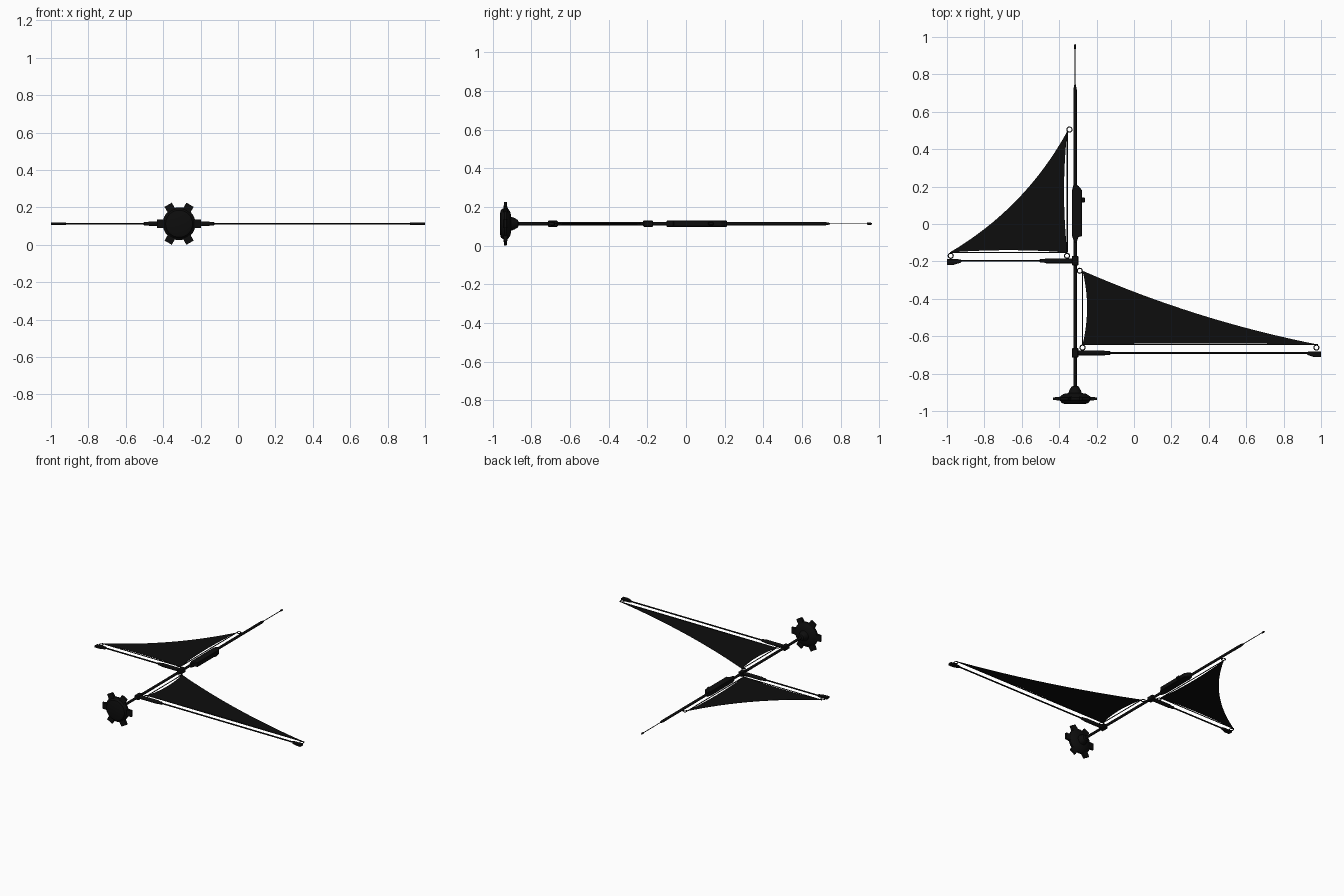
import bpy, bmesh, math
from mathutils import Vector, Matrix

if "Cube" in bpy.data.objects:
    bpy.data.objects.remove(bpy.data.objects["Cube"])

MX, CZ = -0.315, 0.113      # mast x, centre height
black = bpy.data.materials.new("matte black")
black.diffuse_color = (0.004, 0.004, 0.004, 1)
black.use_nodes = True
black.node_tree.nodes["Principled BSDF"].inputs["Base Color"].default_value = black.diffuse_color


def finish(bm, name, smooth=False):
    bmesh.ops.recalc_face_normals(bm, faces=bm.faces)
    me = bpy.data.meshes.new(name)
    bm.to_mesh(me)
    bm.free()
    me.materials.append(black)
    ob = bpy.data.objects.new(name, me)
    bpy.context.collection.objects.link(ob)
    if smooth:
        bpy.ops.object.select_all(action='DESELECT')
        ob.select_set(True)
        bpy.context.view_layer.objects.active = ob
        bpy.ops.object.shade_smooth_by_angle(angle=math.radians(35))
    return ob


def lathe(name, origin, axis, profile, n=16):
    """Turn (distance, radius) pairs about an axis."""
    bm = bmesh.new()
    rot = Vector((0, 0, 1)).rotation_difference(Vector(axis)).to_matrix()
    rings = []
    for d, r in profile:
        rings.append([bm.verts.new(Vector(origin) + rot @ Vector((
            r * math.cos(math.tau * i / n), r * math.sin(math.tau * i / n), d)))
            for i in range(n)])
    for a, b in zip(rings, rings[1:]):
        for i in range(n):
            j = (i + 1) % n
            bm.faces.new((a[i], a[j], b[j], b[i]))
    bm.faces.new(rings[0])
    bm.faces.new(rings[-1])
    return finish(bm, name, True)


def plate(name, pts, half, bevel=0):
    """Extrude an outline in x, y symmetrically about the centre height."""
    bm = bmesh.new()
    f = bm.faces.new([bm.verts.new((x, y, CZ - half)) for x, y in pts])
    ext = bmesh.ops.extrude_face_region(bm, geom=[f])
    bmesh.ops.translate(bm, vec=(0, 0, 2 * half),
                        verts=[v for v in ext['geom'] if isinstance(v, bmesh.types.BMVert)])
    if bevel:
        bmesh.ops.bevel(bm, geom=bm.edges[:], offset=bevel, segments=1, affect='EDGES')
    return finish(bm, name)


def rect(name, x0, x1, y0, y1, half, bevel=0):
    return plate(name, [(x0, y0), (x1, y0), (x1, y1), (x0, y1)], half, bevel)


def cable(name, a, b, r=0.003):
    a, b = Vector((*a, CZ)), Vector((*b, CZ))
    return lathe(name, a, (b - a).normalized(), [(0, r), ((b - a).length, r)], 8)


def ring(name, x, y, big=0.0135, small=0.003, n=16, m=6):
    bm = bmesh.new()
    g = []
    for i in range(n):
        t = math.tau * i / n
        row = []
        for k in range(m):
            p = math.tau * k / m
            r = big + small * math.cos(p)
            row.append(bm.verts.new((x + r * math.cos(t), y + r * math.sin(t),
                                     CZ + small * math.sin(p))))
        g.append(row)
    for i in range(n):
        for k in range(m):
            bm.faces.new((g[i][k], g[(i + 1) % n][k],
                          g[(i + 1) % n][(k + 1) % m], g[i][(k + 1) % m]))
    finish(bm, name, True)


def sail(name, corner, top, tip, sag_top, sag_hyp, sag_foot):
    """Triangle of cloth whose three edges bow inward."""
    C, T, P = Vector(corner), Vector(top), Vector(tip)
    mid = (C + T + P) / 3
    pts = []
    for a, b, s in ((C, T, sag_top), (T, P, sag_hyp), (P, C, sag_foot)):
        n = Vector((-(b - a).y, (b - a).x)).normalized()
        if n.dot(mid - a) < 0:
            n = -n
        for i in range(16):
            t = i / 16
            pts.append(a.lerp(b, t) + n * s * 4 * t * (1 - t))
    plate(name, pts, 0.001)
    # Cables along the straight edges, and corner rings
    cable(name + "_luff_cable", corner, top)
    cable(name + "_foot_cable", corner, tip)


# Mast with thin antenna
lathe("mast", (MX, 0, CZ), (0, 1, 0), [(-0.90, 0.009), (0.72, 0.009), (0.745, 0.004)], 12)
lathe("antenna", (MX, 0, CZ), (0, 1, 0),
      [(0.74, 0.0025), (0.935, 0.0025), (0.938, 0.006), (0.955, 0.006), (0.963, 0.002)], 10)

# Reel body on the mast, with its small knob
plate("body", [(MX - 0.016, -0.065), (MX - 0.004, -0.10), (MX + 0.008, -0.10),
               (MX + 0.017, -0.07), (MX + 0.037, -0.065), (MX + 0.037, 0.18),
               (MX + 0.022, 0.20), (MX + 0.005, 0.213), (MX - 0.008, 0.213),
               (MX - 0.016, 0.18)], 0.016, 0.003)
rect("body_knob", MX + 0.03, MX + 0.053, 0.115, 0.142, 0.008, 0.003)

# Wheel at the front end of the mast
lathe("wheel", (MX, 0, CZ), (0, 1, 0),
      [(-0.962, 0.055), (-0.957, 0.072), (-0.945, 0.080), (-0.940, 0.088), (-0.928, 0.088),
       (-0.918, 0.075), (-0.908, 0.060), (-0.904, 0.036), (-0.888, 0.030),
       (-0.870, 0.020), (-0.865, 0.009)], 32)
for k in range(6):
    bm = bmesh.new()
    bmesh.ops.create_cube(bm, size=1)
    bmesh.ops.scale(bm, vec=(0.042, 0.022, 0.045), verts=bm.verts)
    for v in bm.verts:      # taper the tooth toward the tip
        if v.co.x > 0:
            v.co.y *= 0.6
    bmesh.ops.translate(bm, vec=(0.096, -0.934, 0), verts=bm.verts)
    bmesh.ops.rotate(bm, matrix=Matrix.Rotation(math.tau * k / 6, 3, 'Y'), verts=bm.verts)
    bmesh.ops.translate(bm, vec=(MX, 0, CZ), verts=bm.verts)
    finish(bm, f"wheel_tooth_{k + 1}")

# Two booms, each with mast clamp, sleeve and tapered end fitting
for name, y, s, tip in (("front", -0.69, 1, 1.0), ("rear", -0.197, -1, -1.0)):
    rect(name + "_clamp", MX - 0.017, MX + 0.017, y - 0.025, y + 0.027, 0.016, 0.004)
    lathe(name + "_boom", (MX, y, CZ), (s, 0, 0), [(0, 0.005), (abs(tip - MX) - 0.02, 0.005)], 10)
    lathe(name + "_sleeve", (MX, y, CZ), (s, 0, 0),
          [(0, 0.013), (0.155, 0.013), (0.165, 0.010), (0.185, 0.010), (0.19, 0.005)], 12)
    plate(name + "_boom_end", [(tip, y + 0.009), (tip, y - 0.022), (tip - s * 0.035, y - 0.022),
                               (tip - s * 0.075, y - 0.009), (tip - s * 0.08, y + 0.005),
                               (tip - s * 0.06, y + 0.009)], 0.0075, 0.002)

# Sails
sail("front_sail", (-0.275, -0.645), (-0.275, -0.25), (0.985, -0.645), 0.024, 0.036, 0.007)
sail("rear_sail", (-0.357, -0.152), (-0.357, 0.495), (-0.985, -0.152), 0.017, 0.062, 0.012)

# Rings at the sail corners
for i, (x, y) in enumerate(((0.975, -0.661), (-0.275, -0.661), (-0.29, -0.25),
                            (-0.98, -0.170), (-0.358, -0.170), (-0.345, 0.505))):
    ring(f"corner_ring_{i + 1}", x, y)
